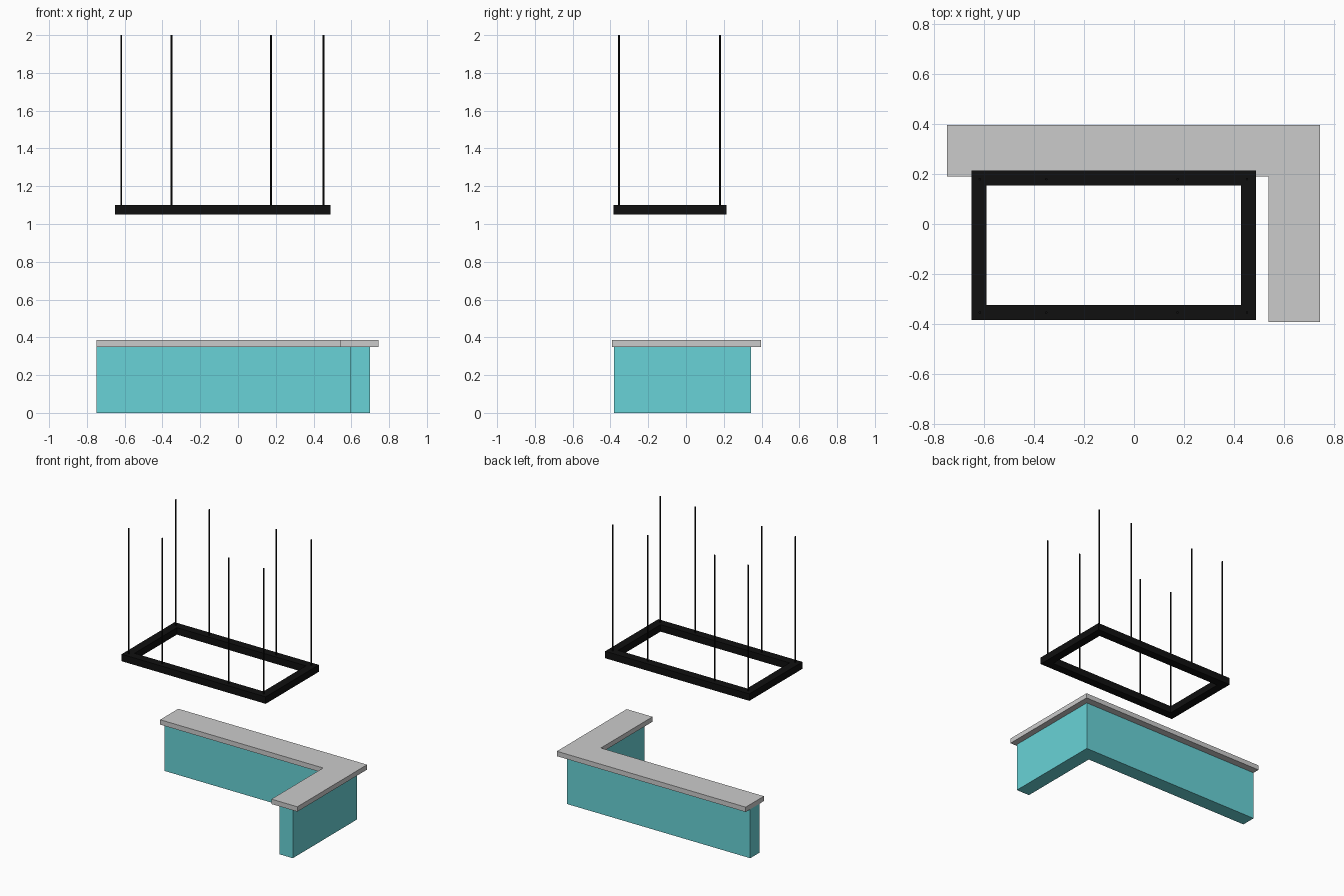
import bpy, bmesh

if "Cube" in bpy.data.objects:
    bpy.data.objects.remove(bpy.data.objects["Cube"])


def material(name, color):
    m = bpy.data.materials.new(name)
    m.diffuse_color = color
    m.use_nodes = True
    m.node_tree.nodes["Principled BSDF"].inputs["Base Color"].default_value = m.diffuse_color
    return m


def finish(name, bm, mat=None):
    bmesh.ops.recalc_face_normals(bm, faces=bm.faces)
    mesh = bpy.data.meshes.new(name)
    bm.to_mesh(mesh)
    bm.free()
    ob = bpy.data.objects.new(name, mesh)
    bpy.context.collection.objects.link(ob)
    if mat:
        mesh.materials.append(mat)
    return ob


def l_prism(name, x0, x1, y0, y1, width, z0, z1, mat=None):
    """L-shaped slab: long arm along the back, short arm down the right."""
    pts = [(x0, y1), (x0, y1 - width), (x1 - width, y1 - width),
           (x1 - width, y0), (x1, y0), (x1, y1)]
    bm = bmesh.new()
    face = bm.faces.new([bm.verts.new((x, y, z0)) for x, y in pts])
    ext = bmesh.ops.extrude_face_region(bm, geom=[face], use_keep_orig=True)
    verts = [v for v in ext["geom"] if isinstance(v, bmesh.types.BMVert)]
    bmesh.ops.translate(bm, verts=verts, vec=(0, 0, z1 - z0))
    return finish(name, bm, mat)


def rect_frame(name, x0, x1, y0, y1, width, z0, z1, mat):
    """Closed rectangular frame of square-section bars."""
    bm = bmesh.new()
    loops = []
    for inset, z in ((0, z0), (0, z1), (width, z1), (width, z0)):
        a, b, c, d = x0 + inset, x1 - inset, y0 + inset, y1 - inset
        loops.append([bm.verts.new((x, y, z))
                      for x, y in ((a, c), (b, c), (b, d), (a, d))])
    for i in range(4):
        p, q = loops[i], loops[(i + 1) % 4]
        for j in range(4):
            k = (j + 1) % 4
            bm.faces.new((p[j], p[k], q[k], q[j]))
    return finish(name, bm, mat)


teal = material("teal_panel", (0.14, 0.65, 0.68, 1))
black = material("black_metal", (0.005, 0.005, 0.005, 1))

# Bar counter: base and overhanging top
l_prism("counter_base", -0.75, 0.70, -0.38, 0.345, 0.105, 0, 0.35, teal)
l_prism("counter_top", -0.75, 0.745, -0.393, 0.396, 0.205, 0.35, 0.385)

# Hanging frame
rect_frame("hanging_frame", -0.652, 0.489, -0.385, 0.215, 0.06, 1.05, 1.10, black)

# Suspension rods
for x in (-0.618, -0.352, 0.175, 0.453):
    for y in (-0.355, 0.18):
        bpy.ops.mesh.primitive_cylinder_add(vertices=12, radius=0.005, depth=0.91,
                                            location=(x, y, 1.545))
        rod = bpy.context.object
        rod.name = "suspension_rod"
        rod.data.materials.append(black)
        bpy.ops.object.shade_smooth_by_angle()
